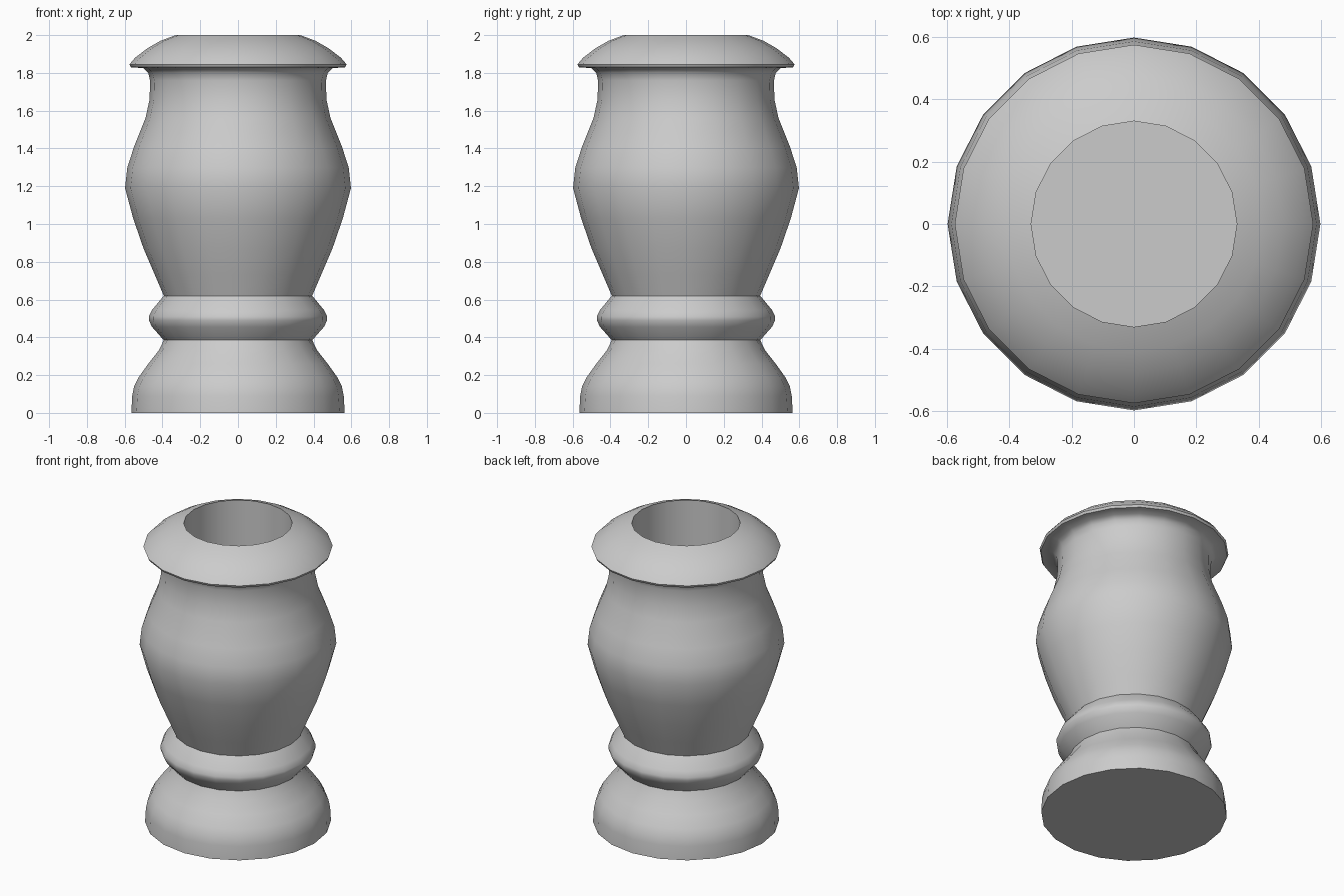
import bpy, bmesh, math

if "Cube" in bpy.data.objects:
    bpy.data.objects.remove(bpy.data.objects["Cube"])

SIDES = 20


def lathe(name, profile):
    """Spin (radius, height) points around z; zero radius makes a closing cap."""
    bm = bmesh.new()
    rings = []
    for r, z in profile:
        if r == 0:
            continue
        rings.append([bm.verts.new((r * math.cos(2 * math.pi * i / SIDES),
                                    r * math.sin(2 * math.pi * i / SIDES), z))
                      for i in range(SIDES)])
    for a, b in zip(rings, rings[1:]):
        for i in range(SIDES):
            j = (i + 1) % SIDES
            bm.faces.new((a[i], a[j], b[j], b[i]))
    if profile[0][0] == 0:
        bm.faces.new(rings[0][::-1])
    if profile[-1][0] == 0:
        bm.faces.new(rings[-1])
    mesh = bpy.data.meshes.new(name)
    bm.to_mesh(mesh)
    bm.free()
    obj = bpy.data.objects.new(name, mesh)
    bpy.context.collection.objects.link(obj)
    bpy.ops.object.select_all(action='DESELECT')
    obj.select_set(True)
    bpy.context.view_layer.objects.active = obj
    bpy.ops.object.shade_smooth_by_angle(angle=math.radians(48))
    return obj


# Whole turned vase: foot, collar ring, belly, flared rim, then the inner bore
foot = [(0, 0), (.565, 0), (.56, .09), (.55, .14), (.525, .19),
        (.475, .26), (.42, .33), (.393, .385)]
collar = [(.455, .455), (.472, .49), (.472, .51), (.455, .545), (.393, .62)]
belly = [(.44, .73), (.50, .87), (.555, 1.03), (.598, 1.19), (.586, 1.3),
         (.55, 1.41), (.49, 1.56), (.468, 1.66), (.466, 1.76)]
rim = [(.475, 1.80), (.50, 1.825), (.568, 1.83), (.575, 1.845),
       (.545, 1.88), (.48, 1.93), (.41, 1.97), (.33, 2)]
bore = [(.33, .62), (0, .62)]
lathe("vase", foot + collar + belly + rim + bore)
